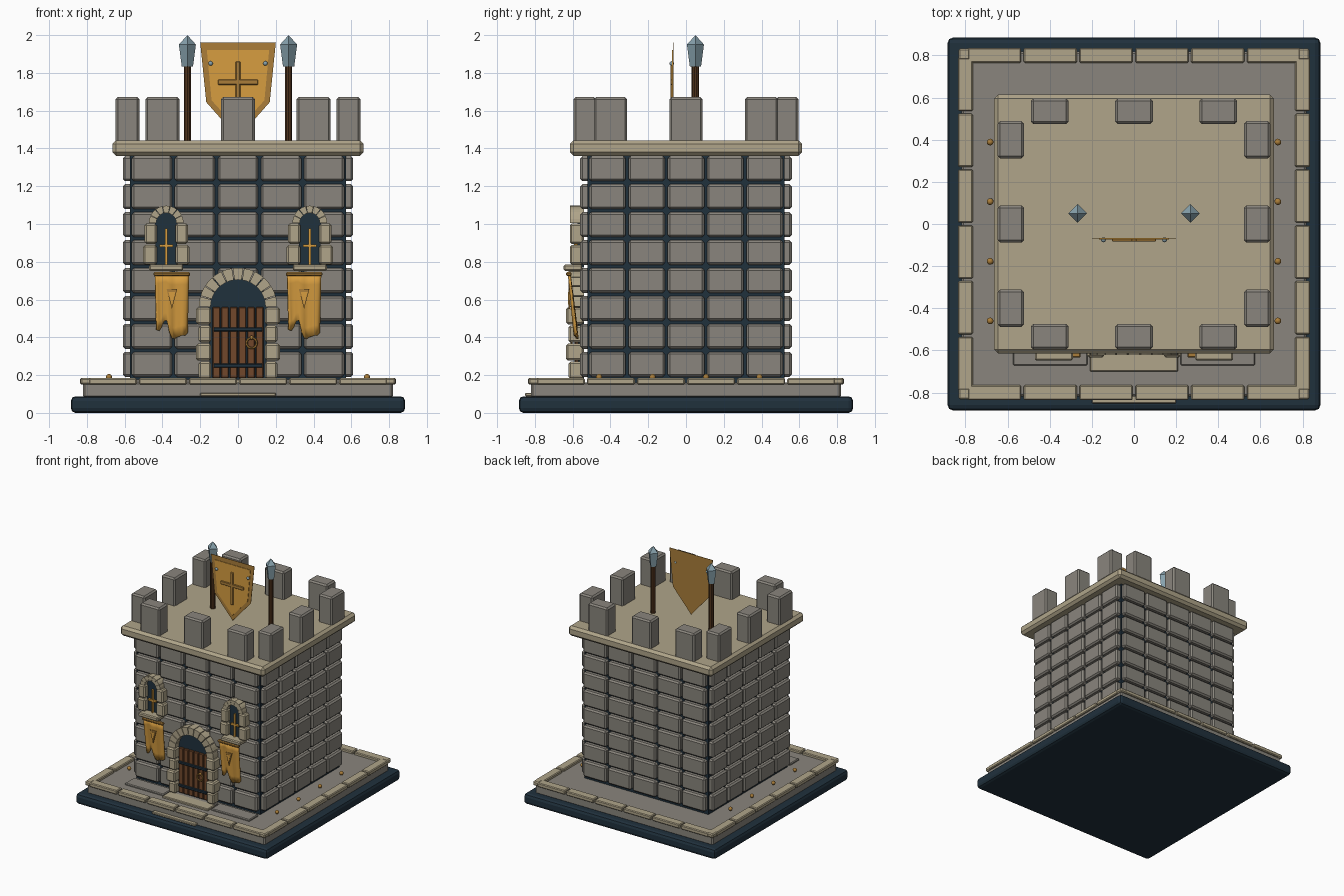
import bpy, bmesh
from math import sin, cos, pi
from mathutils import Matrix, Vector

cube = bpy.data.objects.get("Cube")
if cube:
    bpy.data.objects.remove(cube)


def material(name, hexa):
    lin = [(int(hexa[i:i + 2], 16) / 255) ** 2.2 for i in (0, 2, 4)] + [1]
    m = bpy.data.materials.new(name)
    m.use_nodes = True
    m.diffuse_color = lin
    b = m.node_tree.nodes["Principled BSDF"]
    b.inputs["Base Color"].default_value = lin
    b.inputs["Roughness"].default_value = 0.8
    return m


STONE = material("grey stone", "88847c")
TAN = material("tan stone", "aea388")
DARK = material("dark slate", "25343f")
GOLD = material("gold cloth", "d69c42")
BRONZE = material("dark gold", "a97d3c")
WOOD = material("brown wood", "70492f")
POLE = material("dark wood", "503622")
STEEL = material("steel", "86a0ab")


def finish(bm, name, mat, smooth=False):
    me = bpy.data.meshes.new(name)
    bmesh.ops.recalc_face_normals(bm, faces=bm.faces)
    bm.to_mesh(me)
    bm.free()
    me.materials.append(mat)
    if smooth:
        me.shade_smooth()
    ob = bpy.data.objects.new(name, me)
    bpy.context.collection.objects.link(ob)
    return ob


def add_box(bm, x, y, z, bevel=0.0, seg=1):
    """Box from (min, max) ranges on each axis, with chamfered edges."""
    mid = Vector([(a + b) / 2 for a, b in (x, y, z)])
    size = [b - a for a, b in (x, y, z)]
    mat = Matrix.Translation(mid) @ Matrix.Diagonal((*size, 1))
    vs = bmesh.ops.create_cube(bm, size=1, matrix=mat)["verts"]
    if bevel:
        edges = list({e for v in vs for e in v.link_edges})
        bmesh.ops.bevel(bm, geom=edges, offset=bevel, segments=seg, profile=0.5, affect='EDGES')


def box(name, mat, x, y, z, bevel=0.0, seg=1):
    bm = bmesh.new()
    add_box(bm, x, y, z, bevel, seg)
    return finish(bm, name, mat)


def add_prism(bm, pts, y0, y1):
    """Extrude an outline in x, z from y0 to y1."""
    a = [bm.verts.new((x, y0, z)) for x, z in pts]
    b = [bm.verts.new((x, y1, z)) for x, z in pts]
    bm.faces.new(a)
    bm.faces.new(b[::-1])
    for i in range(len(pts)):
        j = (i + 1) % len(pts)
        bm.faces.new((a[i], b[i], b[j], a[j]))


def prism(name, mat, pts, y0, y1):
    bm = bmesh.new()
    add_prism(bm, pts, y0, y1)
    return finish(bm, name, mat)


def arc(cx, cz, r, a0, a1, n):
    return [(cx + r * cos(a0 + (a1 - a0) * i / n), cz + r * sin(a0 + (a1 - a0) * i / n))
            for i in range(n + 1)]


def stone_arch(name, cx, cz, r0, r1, y0, y1, n):
    bm = bmesh.new()
    for i in range(n):
        a, b = pi * i / n + 0.012, pi * (i + 1) / n - 0.012
        add_prism(bm, arc(cx, cz, r1, a, b, 2) + arc(cx, cz, r0, b, a, 2), y0, y1)
    finish(bm, name, TAN)


def ball(name, mat, loc, r):
    bm = bmesh.new()
    bmesh.ops.create_uvsphere(bm, u_segments=12, v_segments=8, radius=r,
                              matrix=Matrix.Translation(loc))
    finish(bm, name, mat, True)


# Base slabs
box("base_slab", DARK, (-.885, .885), (-.885, .885), (0, .088), .025, 2)
box("ground_slab", STONE, (-.82, .82), (-.82, .82), (.08, .162), .01)

# Border curb, six stones a side, with corner blocks
bm = bmesh.new()
for i in range(6):
    a, b = -.795 + .265 * i + .006, -.795 + .265 * (i + 1) - .006
    for s in (-1, 1):
        lo, hi = sorted((s * .765, s * .836))
        add_box(bm, (a, b), (lo, hi), (.15, .184), .006)
        add_box(bm, (lo, hi), (a, b), (.15, .184), .006)
for sx in (-.805, .805):
    for sy in (-.805, .805):
        add_box(bm, (sx - .028, sx + .028), (sy - .028, sy + .028), (.15, .186), .008)
finish(bm, "border_curb", TAN)

# Flagstones, doorstep and front plate
bm = bmesh.new()
for a, b in ((-.575, -.22), (-.205, .205), (.22, .575)):
    add_box(bm, (a, b), (-.672, -.55), (.15, .176), .006)
finish(bm, "flagstones", STONE)
box("doorstep", TAN, (-.21, .21), (-.7, -.6), (.15, .178), .005)
box("front_plate", TAN, (-.2, .2), (-.852, -.815), (.088, .106), .004)

# Tower core and wall blocks
box("tower_core", DARK, (-.572, .572), (-.522, .522), (.15, 1.38))
bm = bmesh.new()
for row in range(8):
    z = (.183 + .148 * row + .008, .183 + .148 * (row + 1) - .008)
    for col in range(5):
        fx, sy = -.57 + .228 * col, -.52 + .208 * col
        for s in (-1, 1):
            add_box(bm, (fx + .007, fx + .221), sorted((s * .5, s * .56)), z, .012)
            add_box(bm, sorted((s * .55, s * .61)), (sy + .007, sy + .201), z, .012)
finish(bm, "wall_blocks", STONE)

# Roof and battlements
box("roof_slab", TAN, (-.665, .665), (-.615, .615), (1.36, 1.443), .02)
bm = bmesh.new()
for c in (-.4, 0, .4):
    for s in (-1, 1):
        add_box(bm, (c - .09, c + .09), sorted((s * .475, s * .595)), (1.43, 1.672), .012)
        add_box(bm, sorted((s * .522, s * .648)), (c - .088, c + .088), (1.43, 1.672), .012)
finish(bm, "battlements", STONE)

# Doorway
arch_y = -.622
prism("door_recess", DARK, [(-.15, .17)] + arc(0, .56, .155, pi, 0, 16) + [(.15, .17)], -.572, -.54)
stone_arch("door_arch", 0, .56, .145, .208, arch_y, -.54, 11)
bm = bmesh.new()
for i in range(4):
    z0 = .178 + .096 * i
    w, d = (.222, -.635) if i % 2 else (.208, arch_y)
    for s in (-1, 1):
        add_box(bm, sorted((s * .142, s * w)), (d, -.54), (z0 + .003, z0 + .093), .01)
finish(bm, "door_jambs", TAN)
bm = bmesh.new()
for i in range(6):
    x = -.138 + .046 * i
    add_box(bm, (x + .003, x + .043), (-.59, -.56), (.185, .56), .004)
finish(bm, "door_planks", WOOD)
for z in (.25, .442):
    box("door_strap", DARK, (-.13, .13), (-.602, -.58), (z - .011, z + .011), .004)
bpy.ops.mesh.primitive_torus_add(location=(.072, -.605, .37), rotation=(pi / 2, 0, 0), major_radius=.027,
                                 minor_radius=.006, major_segments=20, minor_segments=6)
ring = bpy.context.object
ring.name = "door_ring"
ring.data.materials.append(BRONZE)
ball("ring_mount", BRONZE, (.072, -.6, .398), .011)

# Banner cloth: folds across, tattered along the lower edge
TATTER = [.44, .435, .455, .485, .49, .43, .395, .392, .4, .405, .41, .41, .425]


def banner(cx):
    bm = bmesh.new()
    rows = 6
    grid = []
    for i, bottom in enumerate(TATTER):
        u = i / (len(TATTER) - 1) * 2 - 1
        line = []
        for j in range(rows + 1):
            t = j / rows
            z = .735 + (bottom - .735) * t
            y = -.618 + (.735 - z) * .11 + .009 * sin(u * 7) * (.4 + .6 * t)
            line.append(bm.verts.new((cx + u * (.09 - .008 * t), y, z)))
        grid.append(line)
    for a, b in zip(grid, grid[1:]):
        for j in range(rows):
            bm.faces.new((a[j], a[j + 1], b[j + 1], b[j]))
    ob = finish(bm, "banner_cloth", GOLD, True)
    sol = ob.modifiers.new("thickness", 'SOLIDIFY')
    sol.thickness = .008
    sol.offset = 0
    # Triangular emblem with a lighter centre
    for name, mat, k, y in (("banner_emblem", BRONZE, 1, -.622), ("emblem_centre", GOLD, .65, -.625)):
        pts = [(cx - .028 * k, .615 + .04 * k), (cx + .028 * k, .615 + .04 * k), (cx, .615 - .065 * k)]
        prism(name, mat, pts, y, y + .007)
    box("banner_rod", BRONZE, (cx - .097, cx + .097), (-.635, -.605), (.724, .745), .006)


# Windows with banners below
for s in (-1, 1):
    cx = s * .38
    prism("window_recess", DARK, [(cx - .055, .77)] + arc(cx, 1.005, .06, pi, 0, 12) + [(cx + .055, .77)],
          -.575, -.54)
    stone_arch("window_arch", cx, 1.005, .053, .092, -.615, -.54, 7)
    bm = bmesh.new()
    for z0, z1 in ((.785, .888), (.895, 1.003)):
        out = .123 if z0 < .8 else .115
        for t in (-1, 1):
            add_box(bm, sorted((cx + t * .05, cx + t * out)), (-.615, -.54), (z0, z1), .01)
    finish(bm, "window_jambs", TAN)
    box("window_sill", TAN, (cx - .09, cx + .09), (-.648, -.55), (.752, .785), .007)
    box("window_bar_upright", GOLD, (cx - .006, cx + .006), (-.592, -.57), (.785, .975))
    box("window_bar_cross", GOLD, (cx - .036, cx + .036), (-.592, -.57), (.877, .891))
    banner(s * .35)

# Roof shield: flat plates with cross and rivets
prism("shield_rim", BRONZE, [(-.2, 1.96), (.2, 1.96), (.168, 1.645), (0, 1.455), (-.168, 1.645)], -.07, -.067)
prism("shield_face", GOLD, [(-.165, 1.922), (.165, 1.922), (.14, 1.655), (0, 1.5), (-.14, 1.655)], -.074, -.07)
box("shield_cross_upright", BRONZE, (-.012, .012), (-.083, -.07), (1.59, 1.86), .003)
box("shield_cross_bar", BRONZE, (-.105, .105), (-.083, -.07), (1.737, 1.765), .003)
for s in (-1, 1):
    ball("shield_rivet", STEEL, (s * .145, -.075, 1.85), .012)

# Roof spears
for s in (-1, 1):
    at = Vector((s * .268, .05, 0))
    bm = bmesh.new()
    bmesh.ops.create_cone(bm, cap_ends=True, segments=10, radius1=.02, radius2=.02, depth=.42,
                          matrix=Matrix.Translation(at + Vector((0, 0, 1.64))))
    finish(bm, "spear_pole", POLE)
    bm = bmesh.new()
    for r1, r2, z0, z1 in ((.03, .045, 1.835, 1.95), (.045, 0, 1.95, 2.0)):
        bmesh.ops.create_cone(bm, cap_ends=False, segments=4, radius1=r1, radius2=r2, depth=z1 - z0,
                              matrix=Matrix.Translation(at + Vector((0, 0, (z0 + z1) / 2))))
    bmesh.ops.remove_doubles(bm, verts=bm.verts, dist=.0005)
    bmesh.ops.holes_fill(bm, edges=bm.edges)
    finish(bm, "spear_head", STEEL)

# Studs along both sides
for s in (-1, 1):
    for i in range(4):
        ball("ground_stud", BRONZE, (s * .683, -.46 + .283 * i, .19), .016)
